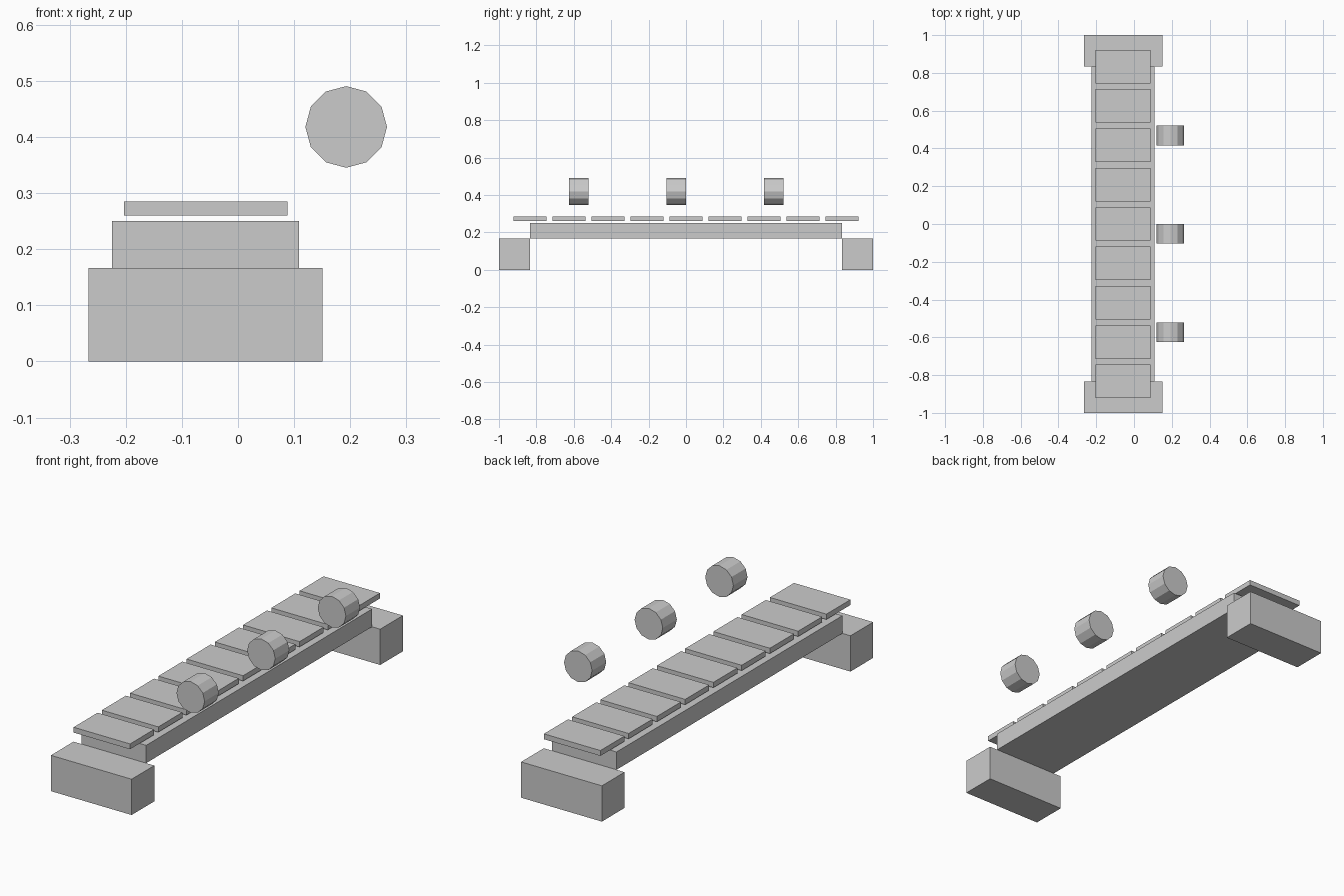
import bpy
import math

if "Cube" in bpy.data.objects:
    bpy.data.objects.remove(bpy.data.objects["Cube"])


def box(name, x, y, z):
    """Box from (min, max) ranges."""
    bpy.ops.mesh.primitive_cube_add(size=1, location=[(a + b) / 2 for a, b in (x, y, z)])
    ob = bpy.context.object
    ob.name = name
    ob.scale = [b - a for a, b in (x, y, z)]
    bpy.ops.object.transform_apply(location=False, rotation=False, scale=True)
    return ob


# end blocks
for side, y in (("front", (-1, -0.833)), ("back", (0.833, 1))):
    box(side + "_block", (-0.266, 0.151), y, (0, 0.167))

# long beam between the blocks
box("beam", (-0.2245, 0.109), (-0.833, 0.833), (0.167, 0.25))

# row of planks floating just above the beam
for i in range(9):
    y = (i - 4) * 0.2083
    box(f"plank_{i + 1}", (-0.2035, 0.088), (y - 0.0885, y + 0.0885), (0.26, 0.285))

# twelve-sided rollers along the right side
for i in range(3):
    bpy.ops.mesh.primitive_cylinder_add(
        vertices=12, radius=0.0727, depth=0.104,
        location=(0.1928, -0.573 + i * 0.5208, 0.418),
        rotation=(math.pi / 2, 0, 0))
    bpy.context.object.name = f"roller_{i + 1}"
